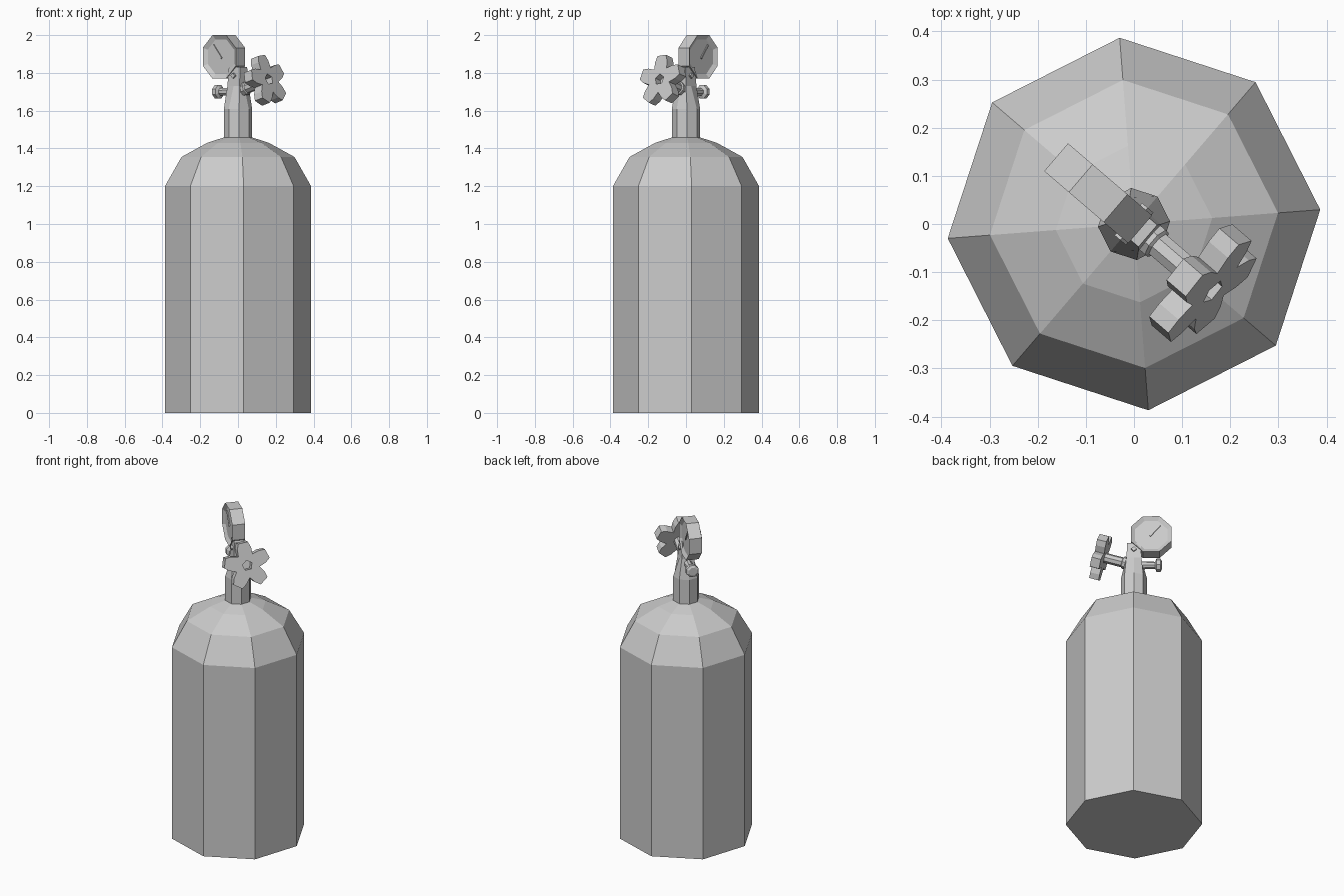
import bpy, bmesh
from math import sin, cos, pi, radians
from mathutils import Matrix, Vector

if "Cube" in bpy.data.objects:
    bpy.data.objects.remove(bpy.data.objects["Cube"])

# The whole model is built with the valve axis along local x, then turned
TURN = Matrix.Rotation(radians(-40.6), 4, 'Z')


def finish(name, bm, mat=Matrix()):
    bmesh.ops.recalc_face_normals(bm, faces=bm.faces)
    me = bpy.data.meshes.new(name)
    bm.to_mesh(me)
    bm.free()
    me.transform(TURN @ mat)
    ob = bpy.data.objects.new(name, me)
    bpy.context.collection.objects.link(ob)
    return ob


def loft(name, rings, mat=Matrix()):
    """Skin a list of equal-length point rings and cap both ends."""
    bm = bmesh.new()
    vs = [[bm.verts.new(p) for p in r] for r in rings]
    n = len(vs[0])
    for a, b in zip(vs, vs[1:]):
        for i in range(n):
            j = (i + 1) % n
            bm.faces.new((a[i], a[j], b[j], b[i]))
    bm.faces.new(vs[0][::-1])
    bm.faces.new(vs[-1])
    return finish(name, bm, mat)


def ring(r, z, n=8, off=0.0):
    return [(r * cos(off + 2 * pi * i / n), r * sin(off + 2 * pi * i / n), z) for i in range(n)]


def square(hx, hy, z):
    """Rectangle with eight points, to meet an octagon."""
    return [(hx * x, hy * y, z) for x, y in
            ((1, 0), (1, 1), (0, 1), (-1, 1), (-1, 0), (-1, -1), (0, -1), (1, -1))]


def along_x(x, z, tilt=0.0):
    """Frame whose z axis points along +x, raised by tilt."""
    return Matrix.Translation((x, 0, z)) @ Matrix.Rotation(pi / 2 - tilt, 4, 'Y')


# Tank with faceted shoulder
loft("tank", [ring(r, z) for r, z in
              ((.388, 0), (.388, 1.2), (.3, 1.355), (.163, 1.43), (.07, 1.46))])

# Valve body: octagonal neck tapering to a rectangular block
loft("valve_neck", [ring(.075, 1.44), ring(.075, 1.61),
                    square(.043, .036, 1.73), square(.038, .03, 1.83)])

# Outlet nub on the back of the valve
loft("outlet", [ring(r, z, 8, pi / 8) for r, z in
                ((.026, .02), (.02, -.12), (.038, -.128), (.038, -.15), (.025, -.158))],
     along_x(0, 1.70))

# Tilted stem
TILT = radians(17)
axis = along_x(0, 1.70, TILT)
loft("stem", [ring(r, z, 8, pi / 8) for r, z in
              ((.036, 0), (.036, .065), (.029, .07), (.029, .185))], axis)

# Five-lobed hand wheel with a pentagonal hole
outline = []
for k in range(5):
    a0 = radians(7) + 2 * pi * k / 5
    for r, a in ((.072, -36), (.108, -22), (.136, -12), (.136, 12), (.108, 22)):
        outline.append((r, a0 + radians(a)))
hole = [(.03, radians(7) + 2 * pi * k / 5) for k in range(5)]
bm = bmesh.new()
edges = []
for loop in (outline, hole):
    vs = [bm.verts.new((-r * cos(a), -r * sin(a), .172)) for r, a in loop]
    edges += [bm.edges.new((v, vs[(i + 1) % len(vs)])) for i, v in enumerate(vs)]
bmesh.ops.triangle_fill(bm, edges=edges, use_beauty=True, use_dissolve=False)
res = bmesh.ops.extrude_face_region(bm, geom=bm.faces[:], use_keep_orig=True)
bmesh.ops.translate(bm, vec=(0, 0, .055),
                    verts=[g for g in res["geom"] if isinstance(g, bmesh.types.BMVert)])
bmesh.ops.dissolve_limit(bm, angle_limit=radians(1), verts=bm.verts[:], edges=bm.edges[:])
finish("hand_wheel", bm, axis)

# Gauge: octagonal case with a recessed dial on both sides
GC = Vector((-.098, 0, 1.885))
bm = bmesh.new()
bmesh.ops.create_cone(bm, cap_ends=True, segments=8, radius1=.1245, radius2=.1245, depth=.076,
                      matrix=Matrix.Rotation(pi / 2, 4, 'X') @ Matrix.Rotation(pi / 8, 4, 'Z'))
# make sure the octagon has a flat top
top = [v for v in bm.verts if v.co.z > .12]
if top:
    bmesh.ops.rotate(bm, verts=bm.verts[:], matrix=Matrix.Rotation(pi / 8, 3, 'Y'))
bm.normal_update()
for f in [f for f in bm.faces if len(f.verts) == 8]:
    bmesh.ops.inset_region(bm, faces=[f], thickness=.025)
    bmesh.ops.translate(bm, verts=f.verts[:], vec=-f.normal * .014)
finish("gauge_case", bm, Matrix.Translation(GC))

for side, s in (("front", -1), ("back", 1)):
    # Dial needle
    bm = bmesh.new()
    bmesh.ops.create_cube(bm, size=1, matrix=Matrix.Translation(GC + Vector((-.022, s * .026, .027)))
                          @ Matrix.Rotation(radians(-39), 4, 'Y') @ Matrix.Diagonal((.008, .008, .09, 1)))
    finish(side + "_needle", bm)
    # Small bolt on the valve block
    bm = bmesh.new()
    bmesh.ops.create_cube(bm, size=1, matrix=Matrix.Translation((0, s * .034, 1.785))
                          @ Matrix.Rotation(pi / 4, 4, 'Y') @ Matrix.Diagonal((.022, .02, .022, 1)))
    finish(side + "_bolt", bm)
